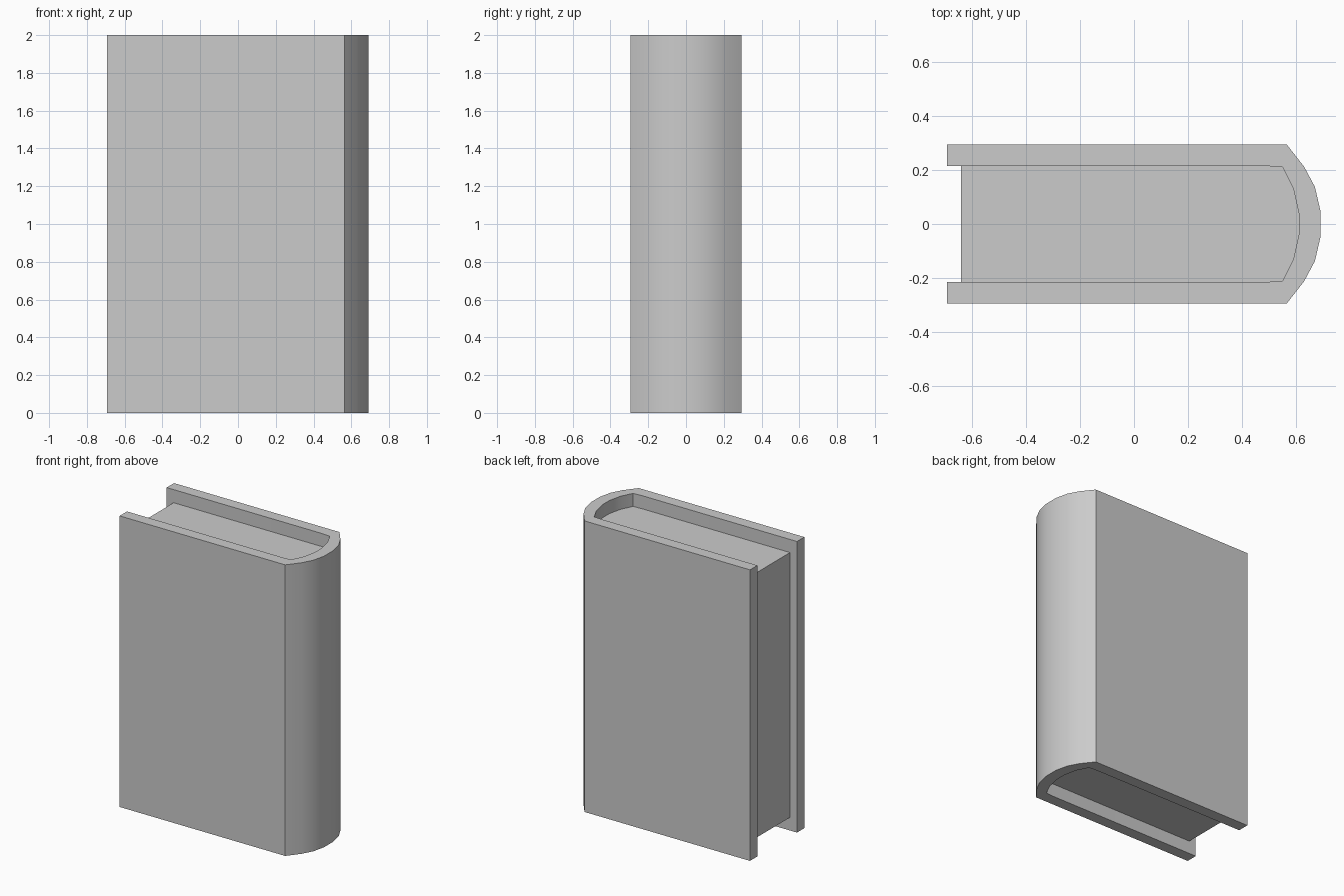
import bpy, bmesh, math

if "Cube" in bpy.data.objects:
    bpy.data.objects.remove(bpy.data.objects["Cube"])


def mirrored(half):
    """Continue a half outline (y > 0) with its reflection across y = 0."""
    return half + [(x, -y) for x, y in reversed(half)]


def extrude_outline(name, outline, z0, z1):
    bm = bmesh.new()
    face = bm.faces.new([bm.verts.new((x, y, z0)) for x, y in outline])
    result = bmesh.ops.extrude_face_region(bm, geom=[face], use_keep_orig=True)
    top = [g for g in result["geom"] if isinstance(g, bmesh.types.BMVert)]
    bmesh.ops.translate(bm, verts=top, vec=(0, 0, z1 - z0))
    bmesh.ops.recalc_face_normals(bm, faces=bm.faces)
    mesh = bpy.data.meshes.new(name)
    bm.to_mesh(mesh)
    bm.free()
    obj = bpy.data.objects.new(name, mesh)
    bpy.context.collection.objects.link(obj)
    bpy.ops.object.select_all(action='DESELECT')
    obj.select_set(True)
    bpy.context.view_layer.objects.active = obj
    bpy.ops.object.shade_smooth_by_angle(angle=math.radians(30))
    return obj


outer = [(-0.693, 0.295), (0.565, 0.295), (0.63, 0.212), (0.67, 0.137), (0.69, 0.05)]
inner = [(0.485, 0.215), (0.55, 0.211), (0.59, 0.13), (0.61, 0.04)]

# Cover: two boards joined by a rounded spine
cover_outline = mirrored(outer) + mirrored([(-0.693, 0.215)] + inner)[::-1]
extrude_outline("cover", cover_outline, 0.0, 2.0)

# Page block: fills the cover, recessed at top, bottom and fore edge
extrude_outline("pages", mirrored([(-0.64, 0.215)] + inner), 0.09, 1.91)
